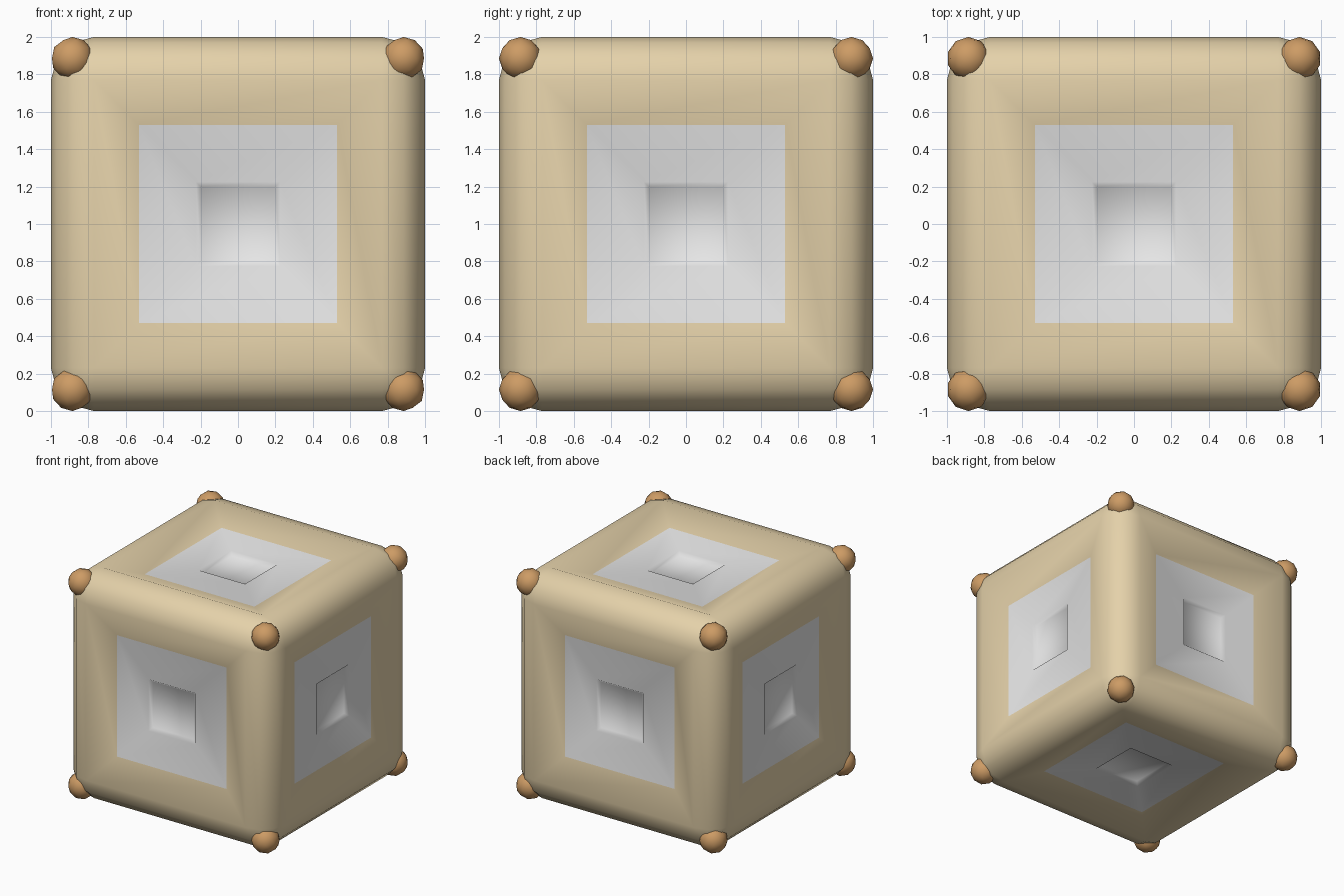
import bpy
import bmesh
from itertools import product


def make_material(name, color):
    mat = bpy.data.materials.new(name)
    mat.use_nodes = True
    mat.diffuse_color = color
    bsdf = next(n for n in mat.node_tree.nodes if n.type == 'BSDF_PRINCIPLED')
    bsdf.inputs['Base Color'].default_value = color
    return mat


def finish(bm, name, materials, location=(0, 0, 0)):
    bmesh.ops.recalc_face_normals(bm, faces=bm.faces[:])
    for face in bm.faces:
        face.smooth = True
    mesh = bpy.data.meshes.new(name)
    bm.to_mesh(mesh)
    bm.free()
    for mat in materials:
        mesh.materials.append(mat)
    obj = bpy.data.objects.new(name, mesh)
    obj.location = location
    bpy.context.collection.objects.link(obj)
    return obj


default = bpy.data.objects.get("Cube")
if default:
    bpy.data.objects.remove(default, do_unlink=True)

tan = make_material("tan frame", (0.78, 0.64, 0.40, 1))
grey = make_material("light grey panel", (0.8, 0.8, 0.8, 1))
copper = make_material("copper knob", (0.61, 0.33, 0.13, 1))

# Rounded box body
bm = bmesh.new()
bmesh.ops.create_cube(bm, size=2)
bmesh.ops.bevel(bm, geom=bm.edges[:], offset=0.23, segments=3,
                profile=0.5, affect='EDGES')
panels = [f for f in bm.faces if f.calc_area() > 1]


def inset(width, depth):
    return bmesh.ops.inset_individual(bm, faces=panels, thickness=width,
                                      depth=depth, use_even_offset=True)["faces"]


# Sloping frame, grey panel, then a shallow square dent on each side
inset(0.24, -0.085)
for face in panels:
    face.material_index = 1
for width, depth in ((0.305, 0), (0.025, -0.03)):
    for face in inset(width, depth):
        face.material_index = 1
finish(bm, "box_body", [tan, grey], (0, 0, 1))

# Corner knobs
for sx, sy, sz in product((-1, 1), repeat=3):
    bm = bmesh.new()
    bmesh.ops.create_icosphere(bm, subdivisions=2, radius=0.115)
    name = "_".join(("top" if sz > 0 else "bottom",
                     "back" if sy > 0 else "front",
                     "left" if sx > 0 else "right", "knob"))
    finish(bm, name, [copper], (sx * 0.885, sy * 0.885, 1 + sz * 0.885))
